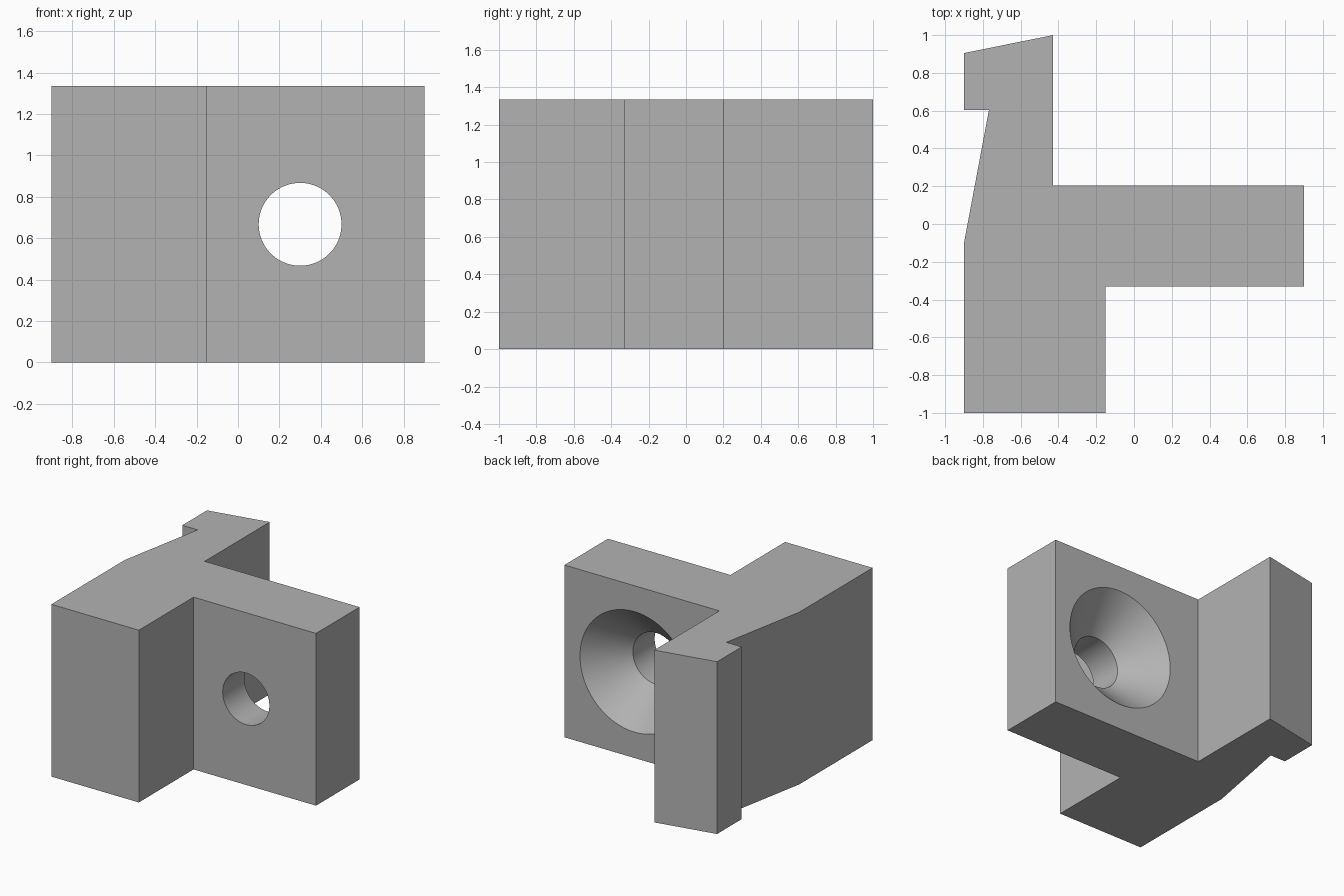
import bpy
import bmesh
import math

cube = bpy.data.objects.get("Cube")
if cube:
    bpy.data.objects.remove(cube, do_unlink=True)

HEIGHT = 1.335
PLATE_BACK = 0.203
HOLE_R = 0.2
SINK_R = 0.467
HOLE_X = 0.3

grey = bpy.data.materials.new("plain grey")
grey.use_nodes = True
colour = (0.45, 0.45, 0.45, 1)
grey.diffuse_color = colour
grey.node_tree.nodes["Principled BSDF"].inputs["Base Color"].default_value = colour


def make_object(name, bm):
    bmesh.ops.recalc_face_normals(bm, faces=bm.faces)
    mesh = bpy.data.meshes.new(name)
    bm.to_mesh(mesh)
    bm.free()
    mesh.materials.append(grey)
    obj = bpy.data.objects.new(name, mesh)
    bpy.context.collection.objects.link(obj)
    return obj


# Bracket body: plan outline with thick leg, hooked leg and side plate
outline = [(-0.9, -1), (-0.15, -1), (-0.15, -0.33), (0.9, -0.33),
           (0.9, PLATE_BACK), (-0.428, PLATE_BACK), (-0.428, 1),
           (-0.9, 0.905), (-0.9, 0.603), (-0.768, 0.603), (-0.9, -0.1)]
bm = bmesh.new()
base = bm.faces.new([bm.verts.new((x, y, 0)) for x, y in outline])
top = bmesh.ops.extrude_face_region(bm, geom=[base])["geom"]
bmesh.ops.translate(bm, vec=(0, 0, HEIGHT),
                    verts=[v for v in top if isinstance(v, bmesh.types.BMVert)])
body = make_object("bracket_body", bm)

# Countersunk hole cutter: radius and y stations turned about the hole axis
depth = SINK_R - HOLE_R
extra = 0.1
stations = [(HOLE_R, -0.6), (HOLE_R, PLATE_BACK - depth),
            (SINK_R + extra, PLATE_BACK + extra)]
sides = 96
bm = bmesh.new()
rings = []
for radius, y in stations:
    angles = [2 * math.pi * i / sides for i in range(sides)]
    rings.append([bm.verts.new((HOLE_X + radius * math.cos(a), y,
                                HEIGHT / 2 + radius * math.sin(a))) for a in angles])
for near, far in zip(rings, rings[1:]):
    for i in range(sides):
        j = (i + 1) % sides
        bm.faces.new((near[i], near[j], far[j], far[i]))
bm.faces.new(rings[0])
bm.faces.new(rings[-1])
cutter = make_object("hole_cutter", bm)
cutter.hide_render = True

# Cut the screw hole, then smooth the round walls
cut = body.modifiers.new("screw_hole", "BOOLEAN")
cut.operation = "DIFFERENCE"
cut.solver = "EXACT"
cut.object = cutter
bpy.ops.object.select_all(action="DESELECT")
body.select_set(True)
bpy.context.view_layer.objects.active = body
bpy.ops.object.modifier_apply(modifier=cut.name)
bpy.data.objects.remove(cutter, do_unlink=True)
bpy.ops.object.shade_smooth_by_angle(angle=math.radians(8))
